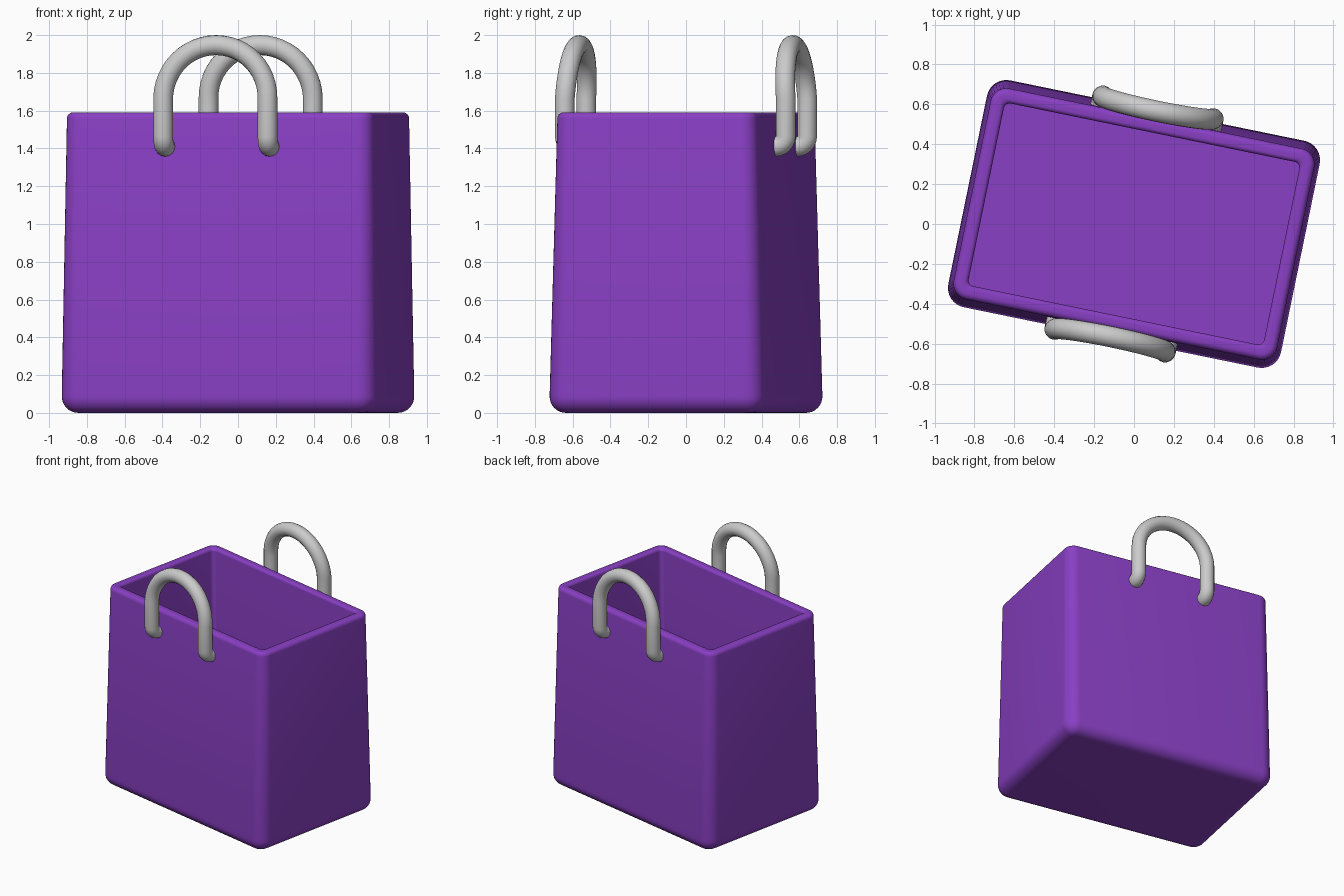
import bpy, bmesh
from math import sin, cos, pi, radians

if "Cube" in bpy.data.objects:
    bpy.data.objects.remove(bpy.data.objects["Cube"])

TURN = radians(-11.6)
H = 1.59


def half_size(z):
    # the walls lean in slightly towards the top
    t = z / H
    return 0.853 - 0.025 * t, 0.583 - 0.044 * t, 0.10 - 0.02 * t


def ring(bm, a, b, r, z, n=8):
    # rounded rectangle loop of vertices
    out = []
    for k, (sx, sy) in enumerate([(1, 1), (-1, 1), (-1, -1), (1, -1)]):
        for i in range(n + 1):
            ang = pi / 2 * (k + i / n)
            out.append(bm.verts.new((sx * (a - r) + r * cos(ang),
                                     sy * (b - r) + r * sin(ang), z)))
    return out


def finish(ob):
    bpy.ops.object.select_all(action='DESELECT')
    ob.select_set(True)
    bpy.context.view_layer.objects.active = ob
    bpy.ops.object.shade_smooth_by_angle(angle=radians(40))


# bag profile: (inset from the wall, height, inner corner radius or None)
R, E, F, WALL = 0.09, 0.03, 0.022, 0.072
prof = []
for i in range(9):                       # round bottom edge
    t = pi / 2 * i / 8
    prof.append((R * (1 - sin(t)), R * (1 - cos(t)), None))
for i in range(7):                       # outer rim rounding
    t = pi / 2 * i / 6
    prof.append((E * (1 - cos(t)), H - E * (1 - sin(t)), None))
for i in range(6):                       # inner rim rounding
    t = pi / 2 * i / 5
    prof.append((WALL - F * (1 - sin(t)), H - F * (1 - cos(t)), 0.03))
prof.append((WALL, 0.08, 0.03))          # inside floor

bm = bmesh.new()
loops = []
for inset, z, r_in in prof:
    a, b, r = half_size(z)
    loops.append(ring(bm, a - inset, b - inset, r_in or max(r - inset, 0.03), z))
for lo, hi in zip(loops, loops[1:]):
    n = len(lo)
    for i in range(n):
        j = (i + 1) % n
        bm.faces.new((lo[i], lo[j], hi[j], hi[i]))
bm.faces.new(loops[0][::-1])
bm.faces.new(loops[-1])
bmesh.ops.recalc_face_normals(bm, faces=bm.faces)
me = bpy.data.meshes.new("bag_body")
bm.to_mesh(me)
bm.free()
bag = bpy.data.objects.new("bag_body", me)
bpy.context.collection.objects.link(bag)
bag.rotation_euler.z = TURN
mat = bpy.data.materials.new("purple")
mat.diffuse_color = (0.25, 0.05, 0.55, 1)
mat.use_nodes = True
mat.node_tree.nodes["Principled BSDF"].inputs["Base Color"].default_value = mat.diffuse_color
me.materials.append(mat)
finish(bag)


def handle(name, turn):
    # half path: hooks into the wall, rises, then half of the arch
    rad, tube, zc, zb, bend, y = 0.282, 0.053, 1.665, 1.41, 0.055, -0.597
    half = [(-rad, -0.49, zb)]
    for i in range(7):
        t = pi / 2 * i / 6
        half.append((-rad, y + bend * (1 - sin(t)), zb + bend * (1 - cos(t))))
    for i in range(13):
        t = pi / 2 * i / 12
        half.append((-rad * cos(t), y + 0.02 * sin(t), zc + rad * sin(t)))
    path = half + [(-p[0], p[1], p[2]) for p in half[-2::-1]]
    cu = bpy.data.curves.new(name, 'CURVE')
    cu.dimensions = '3D'
    cu.bevel_depth = tube
    cu.bevel_resolution = 6
    cu.use_fill_caps = True
    sp = cu.splines.new('POLY')
    sp.points.add(len(path) - 1)
    for pt, co in zip(sp.points, path):
        pt.co = (*co, 1)
    ob = bpy.data.objects.new(name, cu)
    bpy.context.collection.objects.link(ob)
    ob.rotation_euler.z = turn
    bpy.ops.object.select_all(action='DESELECT')
    ob.select_set(True)
    bpy.context.view_layer.objects.active = ob
    bpy.ops.object.convert(target='MESH')
    finish(bpy.context.view_layer.objects.active)


# front and back handles
handle("front_handle", TURN)
handle("back_handle", TURN + pi)
